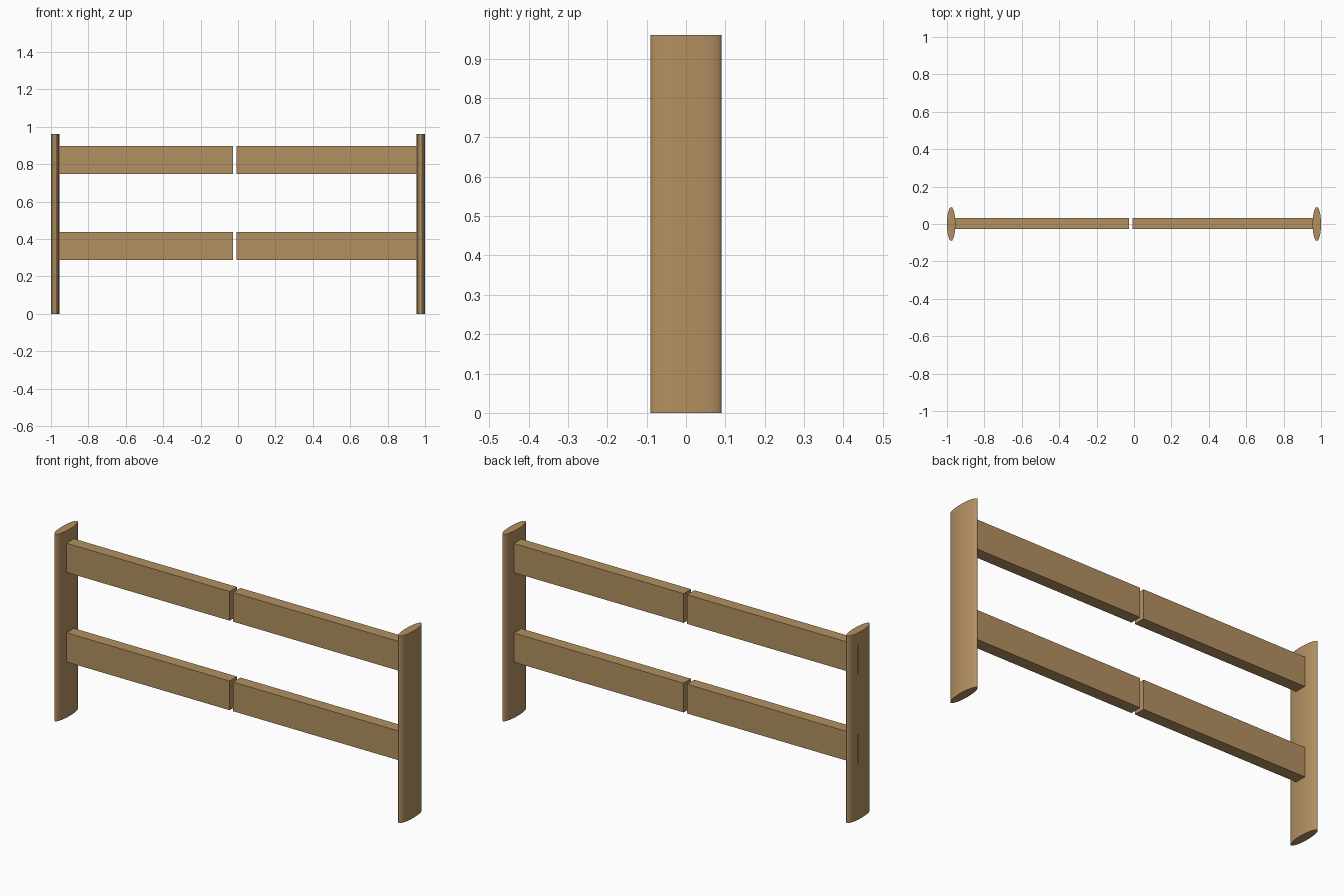
import bpy
from math import radians

if "Cube" in bpy.data.objects:
    bpy.data.objects.remove(bpy.data.objects["Cube"])

wood = bpy.data.materials.new("wood")
wood.diffuse_color = (0.45, 0.28, 0.12, 1)
wood.use_nodes = True
wood.node_tree.nodes["Principled BSDF"].inputs["Base Color"].default_value = wood.diffuse_color


def post(name, x):
    # Upright board with an elliptical cross-section
    bpy.ops.mesh.primitive_cylinder_add(vertices=48, radius=1, depth=0.96, location=(x, 0, 0.48))
    ob = bpy.context.object
    ob.name = name
    ob.scale = (0.0225, 0.09, 1)
    bpy.ops.object.transform_apply(location=False, rotation=False, scale=True)
    bpy.ops.object.shade_smooth_by_angle(angle=radians(35))
    ob.data.materials.append(wood)


def rail(name, x0, x1, z0, z1):
    # Rectangular plank set into a post
    bpy.ops.mesh.primitive_cube_add(size=1, location=((x0 + x1) / 2, 0.002, (z0 + z1) / 2))
    ob = bpy.context.object
    ob.name = name
    ob.scale = (x1 - x0, 0.06, z1 - z0)
    bpy.ops.object.transform_apply(location=False, rotation=False, scale=True)
    ob.data.materials.append(wood)


# End posts
post("left_post", -0.9775)
post("right_post", 0.9775)

# Two rows of rails, each split near the middle
for row, z in (("lower", 0.287), ("upper", 0.747)):
    rail(row + "_left_rail", -0.9993, -0.028, z, z + 0.15)
    rail(row + "_right_rail", -0.009, 0.963, z, z + 0.15)
